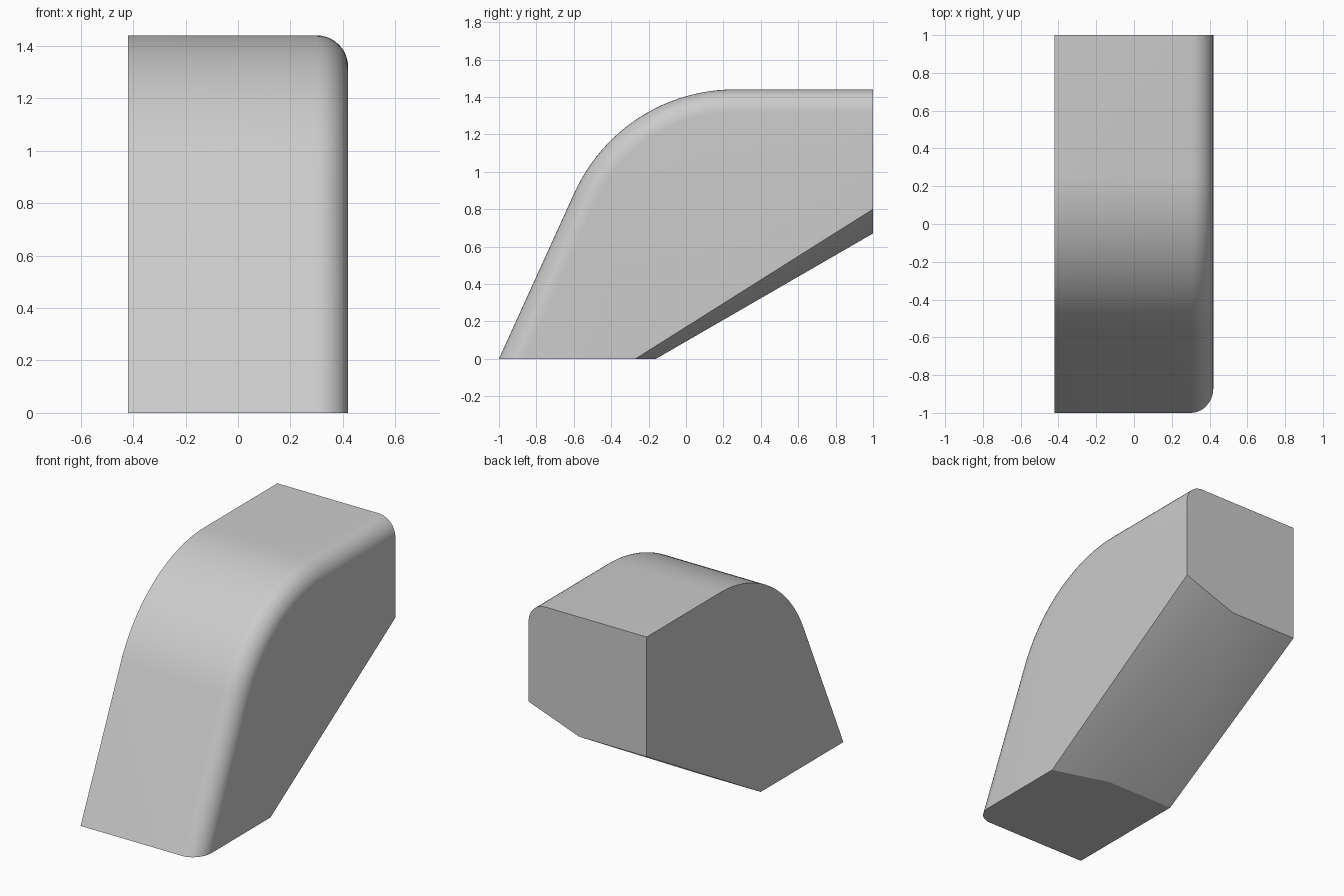
import bpy
import bmesh
import math
from mathutils import Vector

default_cube = bpy.data.objects.get("Cube")
if default_cube:
    bpy.data.objects.remove(default_cube, do_unlink=True)

HALF_W, HEIGHT = 0.42, 1.44
BEND_R, EDGE_R = 0.94, 0.12
SLOPE = math.atan(2.2)          # lean of the front face
BEND_STEPS, EDGE_STEPS = 24, 10


def outline(x, inset):
    """Side outline at x, with the front and top moved inwards by inset."""
    cy = -1 + HEIGHT / math.tan(SLOPE) + BEND_R * math.tan(SLOPE / 2)
    cz = HEIGHT - BEND_R
    r = BEND_R - inset
    pts = []
    for i in range(BEND_STEPS + 1):
        a = SLOPE * (1 - i / BEND_STEPS)
        pts.append((cy - r * math.sin(a), cz + r * math.cos(a)))
    y, z = pts[0]
    start = (y - 1.5 * math.cos(SLOPE), z - 1.5 * math.sin(SLOPE))
    pts = [start] + pts + [(1.2, HEIGHT - inset), (1.2, -0.6)]
    return [Vector((x, y, z)) for y, z in pts]


def trim(bm, a, b, c, outward):
    """Cut away everything beyond the plane through a, b, c and cap it."""
    a, b, c = Vector(a), Vector(b), Vector(c)
    n = (b - a).cross(c - a).normalized()
    if n.dot(Vector(outward)) < 0:
        n.negate()
    bmesh.ops.bisect_plane(bm, geom=bm.verts[:] + bm.edges[:] + bm.faces[:],
                           dist=1e-5, plane_co=a, plane_no=n, clear_outer=True)
    rim = [e for e in bm.edges if e.is_boundary]
    if rim:
        bmesh.ops.edgeloop_fill(bm, edges=rim)


# Oversized body: outlines lofted across, rounding over at the left side
bm = bmesh.new()
sections = [outline(-HALF_W, 0)]
for i in range(EDGE_STEPS + 1):
    a = math.pi / 2 * i / EDGE_STEPS
    sections.append(outline(HALF_W - EDGE_R + EDGE_R * math.sin(a),
                            EDGE_R * (1 - math.cos(a))))
rings = [[bm.verts.new(p) for p in s] for s in sections]
for r0, r1 in zip(rings, rings[1:]):
    for k in range(len(r0)):
        j = (k + 1) % len(r0)
        bm.faces.new((r0[k], r0[j], r1[j], r1[k]))
bm.faces.new(rings[0])
bm.faces.new(rings[-1])
bmesh.ops.recalc_face_normals(bm, faces=bm.faces[:])

# Flat base and back
down = (0, 0, -1)
trim(bm, (0, 0, 0), (1, 0, 0), (0, 1, 0), down)
trim(bm, (0, 1, 0), (1, 1, 0), (0, 1, 1), (0, 1, 0))

# Sloping underside, then its gently twisted chamfer on the left side
crease_low, crease_high = (0.06, -0.16, 0), (0.06, 1, 0.67)
side_low, side_high = (HALF_W, -0.27, 0), (HALF_W, 1, 0.8)
trim(bm, crease_low, crease_high, (-HALF_W, 1, 0.67), down)
trim(bm, side_low, crease_low, crease_high, down)
trim(bm, side_low, side_high, crease_high, down)

bmesh.ops.remove_doubles(bm, verts=bm.verts[:], dist=1e-4)
bmesh.ops.recalc_face_normals(bm, faces=bm.faces[:])
mesh = bpy.data.meshes.new("curved_body")
bm.to_mesh(mesh)
bm.free()
body = bpy.data.objects.new("curved_body", mesh)
bpy.context.collection.objects.link(body)

# Light grey finish
grey = bpy.data.materials.new("light_grey")
grey.use_nodes = True
colour = (0.6, 0.6, 0.6, 1)
grey.diffuse_color = colour
grey.node_tree.nodes["Principled BSDF"].inputs["Base Color"].default_value = colour
mesh.materials.append(grey)

# Smooth curves, crisp corners
bpy.ops.object.select_all(action="DESELECT")
body.select_set(True)
bpy.context.view_layer.objects.active = body
bpy.ops.object.shade_smooth_by_angle(angle=math.radians(30))
